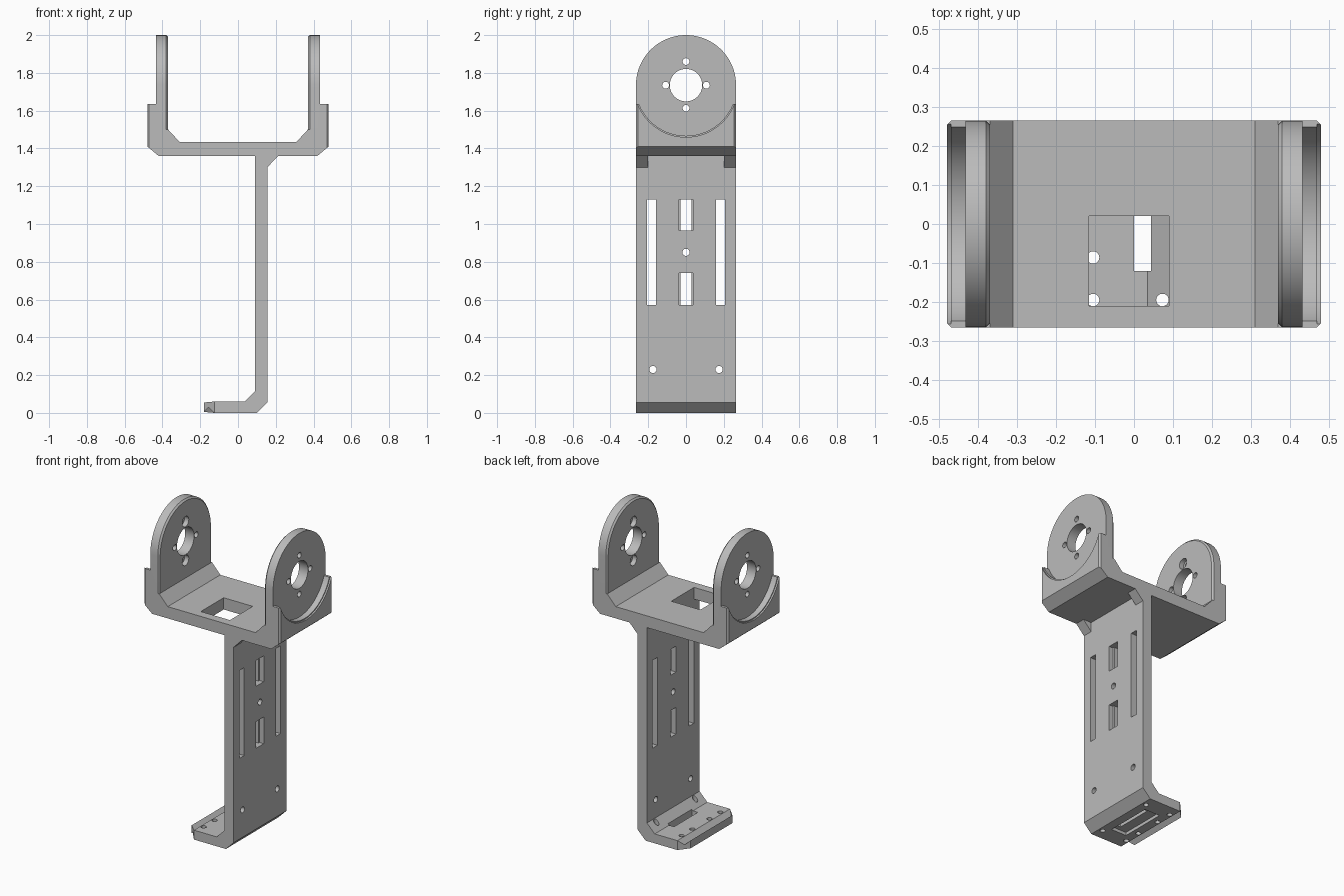
import bpy
import bmesh
from math import cos, sin, pi
from mathutils import Vector

cube = bpy.data.objects.get("Cube")
if cube:
    bpy.data.objects.remove(cube, do_unlink=True)

grey = bpy.data.materials.new("matte_grey")
grey.use_nodes = True
grey.diffuse_color = (0.5, 0.5, 0.5, 1)
grey.node_tree.nodes["Principled BSDF"].inputs["Base Color"].default_value = (0.5, 0.5, 0.5, 1)

HALF = 0.265      # half depth of the whole bracket
PIVOT = 1.735     # height of the arm holes


def prism(name, pts, axis, lo, hi):
    """Extrude a 2D outline along one axis; the outline uses the other two in order."""
    def place(p, d):
        return Vector({"x": (d, p[0], p[1]), "y": (p[0], d, p[1]), "z": (p[0], p[1], d)}[axis])
    bm = bmesh.new()
    face = bm.faces.new([bm.verts.new(place(p, lo)) for p in pts])
    ext = bmesh.ops.extrude_face_region(bm, geom=[face])
    moved = [v for v in ext["geom"] if isinstance(v, bmesh.types.BMVert)]
    bmesh.ops.translate(bm, verts=moved, vec=place((0, 0), hi - lo))
    bmesh.ops.recalc_face_normals(bm, faces=bm.faces)
    mesh = bpy.data.meshes.new(name)
    bm.to_mesh(mesh)
    bm.free()
    mesh.materials.append(grey)
    obj = bpy.data.objects.new(name, mesh)
    bpy.context.collection.objects.link(obj)
    return obj


def rect(a0, a1, b0, b1):
    return [(a0, b0), (a1, b0), (a1, b1), (a0, b1)]


def circle(a, b, r, n=24):
    return [(a + r * cos(2 * pi * i / n), b + r * sin(2 * pi * i / n)) for i in range(n)]


def chamfer(obj, width, test):
    """Bevel the edges whose two ends both pass the test."""
    bm = bmesh.new()
    bm.from_mesh(obj.data)
    edges = [e for e in bm.edges if all(test(v.co) for v in e.verts)]
    bmesh.ops.bevel(bm, geom=edges, offset=width, segments=1, affect="EDGES", profile=0.5)
    bm.to_mesh(obj.data)
    bm.free()


def combine(target, tool, operation="DIFFERENCE"):
    mod = target.modifiers.new("combine", "BOOLEAN")
    mod.operation = operation
    mod.solver = "EXACT"
    mod.object = tool
    bpy.context.view_layer.objects.active = target
    bpy.ops.object.modifier_apply(modifier=mod.name)
    bpy.data.objects.remove(tool, do_unlink=True)


# Foot, column and cradle as one side outline
left_half = [(-0.42, 1.36), (-0.48, 1.41), (-0.48, 1.635), (-0.433, 1.635),
             (-0.433, 1.5), (-0.37, 1.5), (-0.31, 1.435)]
right_half = [(-x, z) for x, z in reversed(left_half)]
lower = [(0.155, 1.36), (0.155, 0.055), (0.10, 0), (-0.18, 0), (-0.18, 0.06),
         (0.035, 0.06), (0.09, 0.115), (0.09, 1.36)]
body = prism("servo_bracket", left_half + right_half + lower, "y", -HALF, HALF)
chamfer(body, 0.055, lambda c: c.x < -0.17 and c.z < 0.1 and abs(c.y) > 0.26)
for side in (-1, 1):
    for end in (-1, 1):
        chamfer(body, 0.01, lambda c: c.x * side > 0.475 and c.y * end > 0.26)

# Gussets under the cradle
for side in (-1, 1):
    y0, y1 = sorted((side * 0.2, side * HALF))
    gusset = prism("gusset", [(0.14, 1.30), (0.155, 1.30), (0.213, 1.36), (0.213, 1.38),
                              (0.14, 1.38)], "y", y0, y1)
    combine(body, gusset, "UNION")

# Rounded arms set into circular seats
arch = [(-HALF, 1.45), (HALF, 1.45)]
arch += [(HALF * cos(pi * i / 40), PIVOT + HALF * sin(pi * i / 40)) for i in range(41)]
for side in (-1, 1):
    x0, x1 = sorted((side * 0.433, side * 0.6))
    combine(body, prism("seat_cut", circle(0, PIVOT, 0.268, 80), "x", x0, x1))
    x0, x1 = sorted((side * 0.47, side * 0.6))
    rim = prism("rim_cut", circle(0, PIVOT, 0.275, 80), "x", x0, x1)
    combine(body, rim)

    x0, x1 = sorted((side * 0.37, side * 0.433))
    arm = prism("arm", arch, "x", x0, x1)
    chamfer(arm, 0.01, lambda c: abs(c.x) < 0.38)
    combine(body, arm, "UNION")

# Arm holes, with wider pockets on the inner faces
for side in (-1, 1):
    x0, x1 = sorted((side * 0.3, side * 0.6))
    combine(body, prism("hub_cut", circle(0, PIVOT, 0.086, 40), "x", x0, x1))
    for y, z in ((0.108, 0), (-0.108, 0), (0, 0.125), (0, -0.122)):
        combine(body, prism("screw_cut", circle(y, PIVOT + z, 0.018), "x", x0, x1))
    p0, p1 = sorted((side * 0.35, side * 0.4))
    for z in (0.125, -0.122):
        combine(body, prism("pocket_cut", circle(0, PIVOT + z, 0.033), "x", p0, p1))

# Window in the cradle floor
combine(body, prism("window_cut", rect(-0.115, 0.09, -0.21, 0.02), "z", 1.3, 1.6))

# Column slots and holes
for y in (-0.183, 0.183):
    combine(body, prism("long_slot", rect(y - 0.024, y + 0.024, 0.57, 1.13), "x", 0, 0.3))
for z0, z1 in ((0.57, 0.74), (0.965, 1.13)):
    combine(body, prism("strap_slot", rect(-0.028, 0.028, z0, z1), "x", 0, 0.3))
    combine(body, prism("strap_step", rect(-0.038, 0.038, z0, z1), "x", 0.125, 0.3))
for y, z in ((0, 0.85), (-0.175, 0.23), (0.175, 0.23)):
    combine(body, prism("column_hole", circle(y, z, 0.019), "x", 0, 0.3))

# Foot slot, underside recess and screw holes
combine(body, prism("foot_recess", rect(-0.065, 0.043, -0.15, 0.15), "z", -0.1, 0.02))
combine(body, prism("foot_slot", rect(0, 0.043, -0.12, 0.12), "z", -0.1, 0.2))
for x, y in ((-0.105, 0.195), (-0.105, 0.086), (0.073, 0.195)):
    for side in (-1, 1):
        combine(body, prism("foot_hole", circle(x, y * side, 0.016), "z", -0.1, 0.2))

bpy.ops.object.select_all(action="DESELECT")
body.select_set(True)
bpy.context.view_layer.objects.active = body
bpy.ops.object.shade_smooth_by_angle(angle=pi / 6)
